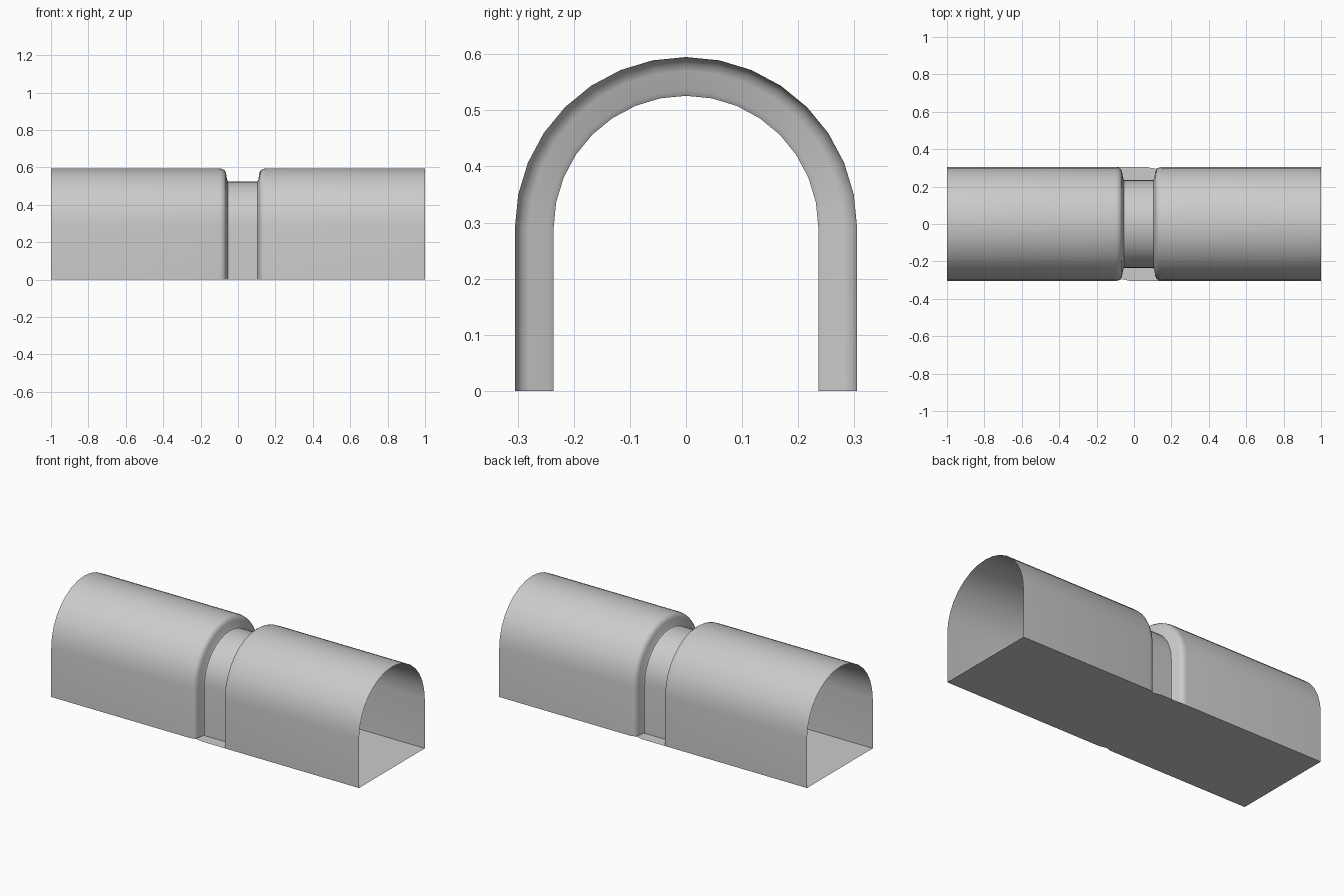
import bpy, bmesh, math

if "Cube" in bpy.data.objects:
    bpy.data.objects.remove(bpy.data.objects["Cube"])

R, SPRING = 0.305, 0.29

# Lengthwise profile: x position and inward offset, with the rounded groove
profile = [(-1, 0), (-0.10, 0), (-0.083, -0.003), (-0.071, -0.011), (-0.064, -0.025),
           (-0.059, -0.060), (-0.053, -0.069),
           (0.103, -0.069), (0.109, -0.060), (0.114, -0.025), (0.121, -0.011),
           (0.133, -0.003), (0.15, 0), (1, 0)]


def arch(x, offset):
    """Arch cross-section: straight legs and a 16-sided half circle."""
    r = R + offset
    arc = [(x, -r * math.cos(math.pi * i / 16), SPRING + r * math.sin(math.pi * i / 16))
           for i in range(17)]
    return [(x, -r, 0)] + arc + [(x, r, 0)]


def finish(bm, name):
    mesh = bpy.data.meshes.new(name)
    bm.to_mesh(mesh)
    bm.free()
    obj = bpy.data.objects.new(name, mesh)
    bpy.context.collection.objects.link(obj)
    return obj


# Tunnel shell, open at both ends
bm = bmesh.new()
rings = [[bm.verts.new(p) for p in arch(x, o)] for x, o in profile]
for a, b in zip(rings, rings[1:]):
    for i in range(len(a) - 1):
        bm.faces.new((a[i], b[i], b[i + 1], a[i + 1]))
shell = finish(bm, "tunnel_shell")

# Flat floor with a tiny nick on each side of the groove
bm = bmesh.new()
half = [(-1, -R), (-0.10, -R), (-0.064, -0.295), (-0.02, -R), (1, -R)]
other = [(1, R), (0.15, R), (0.114, 0.295), (0.07, R), (-1, R)]
bm.faces.new([bm.verts.new((x, y, 0)) for x, y in reversed(half + other)])
finish(bm, "tunnel_floor")

# Smooth shading on the curved shell
bpy.context.view_layer.objects.active = shell
shell.select_set(True)
bpy.ops.object.shade_smooth_by_angle(angle=math.radians(30))
